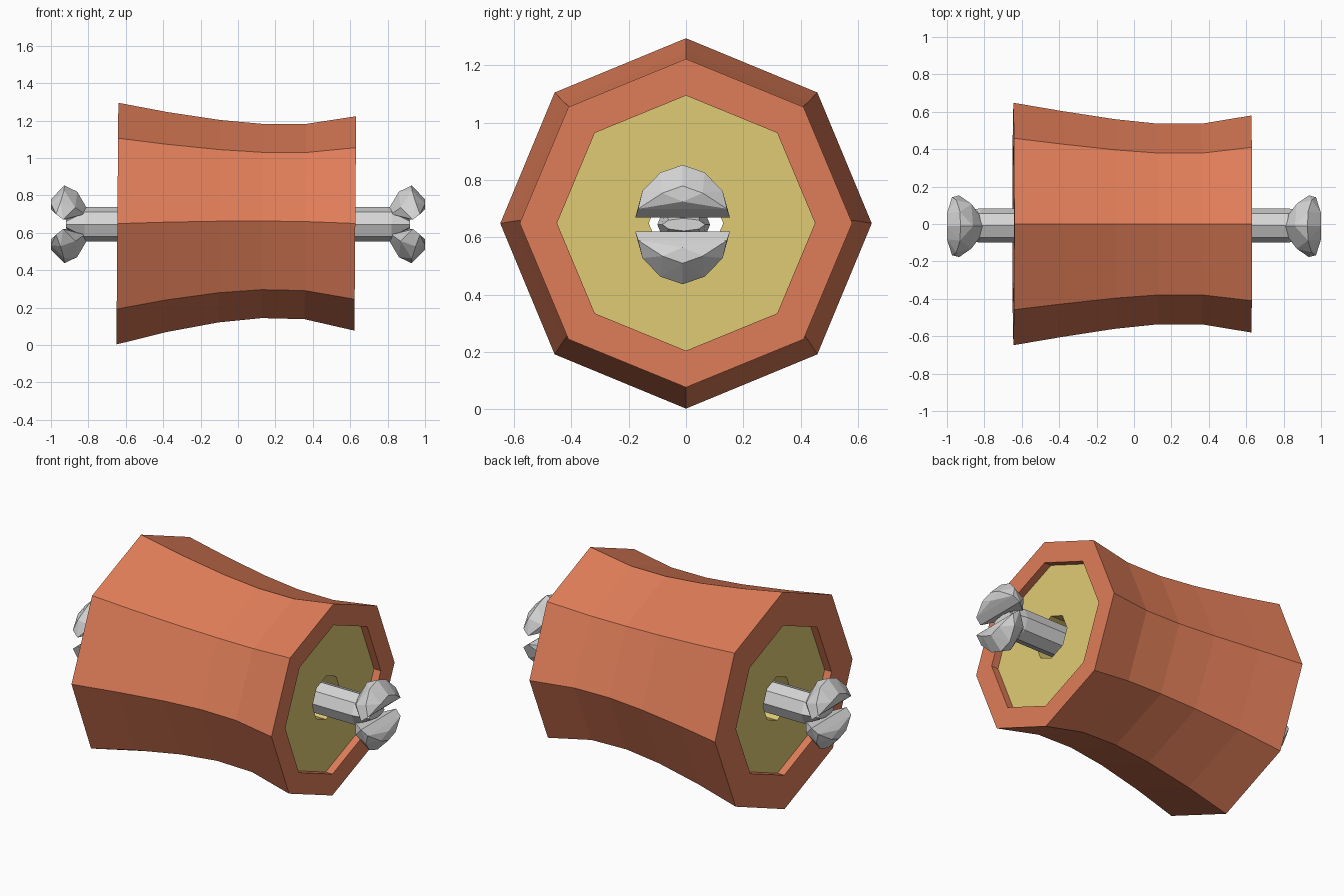
import bpy, bmesh, math

if "Cube" in bpy.data.objects:
    bpy.data.objects.remove(bpy.data.objects["Cube"])

CZ = 0.645  # height of the central axis


def material(name, rgb):
    m = bpy.data.materials.new(name)
    m.diffuse_color = (*rgb, 1)
    m.use_nodes = True
    m.node_tree.nodes["Principled BSDF"].inputs["Base Color"].default_value = m.diffuse_color
    return m


ORANGE = material("terracotta", (0.74, 0.205, 0.098))
YELLOW = material("straw yellow", (0.74, 0.60, 0.175))
GREY = material("bone grey", (0.67, 0.67, 0.67))


def finish(name, bm, mat):
    bmesh.ops.recalc_face_normals(bm, faces=bm.faces[:])
    me = bpy.data.meshes.new(name)
    bm.to_mesh(me)
    bm.free()
    me.materials.append(mat)
    ob = bpy.data.objects.new(name, me)
    bpy.context.collection.objects.link(ob)
    return ob


def rings_mesh(name, rings, mat, closed=False, caps=False, shear=0.0, cy=0.0):
    """Octagonal tube along x from rings (x, centre z, y radius, z radius)."""
    bm = bmesh.new()
    loops = []
    for x, cz, ry, rz in rings:
        loop = []
        for i in range(8):
            a = i * math.pi / 4
            z = cz + rz * math.sin(a)
            loop.append(bm.verts.new((x + shear * (z - CZ), cy + ry * math.cos(a), z)))
        loops.append(loop)
    pairs = list(zip(loops, loops[1:]))
    if closed:
        pairs.append((loops[-1], loops[0]))
    for a, b in pairs:
        for i in range(8):
            j = (i + 1) % 8
            bm.faces.new((a[i], a[j], b[j], b[i]))
    if caps:
        bm.faces.new(loops[0])
        bm.faces.new(loops[-1])
    return finish(name, bm, mat)


# Waisted outer shell, with flat rims and recessed ends
rings_mesh("shell", [
    (-0.600, 0.650, 0.45, 0.445),
    (-0.645, 0.650, 0.45, 0.445),
    (-0.645, 0.649, 0.648, 0.646),
    (-0.380, 0.657, 0.603, 0.588),
    (-0.100, 0.662, 0.560, 0.541),
    (0.130, 0.663, 0.536, 0.519),
    (0.360, 0.660, 0.536, 0.522),
    (0.627, 0.650, 0.580, 0.573),
    (0.627, 0.650, 0.45, 0.445),
    (0.582, 0.650, 0.45, 0.445),
], ORANGE, closed=True, shear=0.008)

# Yellow filling with a hole through the middle
rings_mesh("filling", [
    (-0.600, 0.650, 0.13, 0.13), (-0.600, 0.650, 0.45, 0.445),
    (0.582, 0.650, 0.45, 0.445), (0.582, 0.650, 0.13, 0.13),
], YELLOW, closed=True, shear=0.008)

# Bone shaft, ending in flattened wedges
rings_mesh("bone_shaft", [
    (-0.92, CZ, 0.075, 0.022), (-0.82, CZ, 0.092, 0.092),
    (0.82, CZ, 0.092, 0.092), (0.92, CZ, 0.075, 0.022),
], GREY, caps=True, cy=-0.008)

# Bone knobs: two per end, as faceted hulls (x, y, z from the axis)
MID = [(0.81, 0, 0.09), (0.86, 0, 0.175), (0.928, 0, 0.208),
       (1.0, 0, 0.135), (1.0, 0, 0.08), (0.92, 0, 0.025)]
SIDE = [(0.82, 0.055, 0.055), (0.87, 0.12, 0.09), (0.93, 0.077, 0.182),
        (0.95, 0.14, 0.117), (1.0, 0.07, 0.11), (0.973, 0.155, 0.055),
        (0.935, 0.165, 0.025)]
for sx, end in ((-1, "left"), (1, "right")):
    for sz, level in ((-1, "lower"), (1, "upper")):
        bm = bmesh.new()
        pts = MID + SIDE + [(x, -y, z) for x, y, z in SIDE]
        for x, y, z in pts:
            bm.verts.new((sx * x, y - 0.012, CZ + sz * z))
        res = bmesh.ops.convex_hull(bm, input=bm.verts[:])
        loose = [v for v in bm.verts if not v.link_faces]
        bmesh.ops.delete(bm, geom=loose, context='VERTS')
        finish(f"bone_knob_{end}_{level}", bm, GREY)
